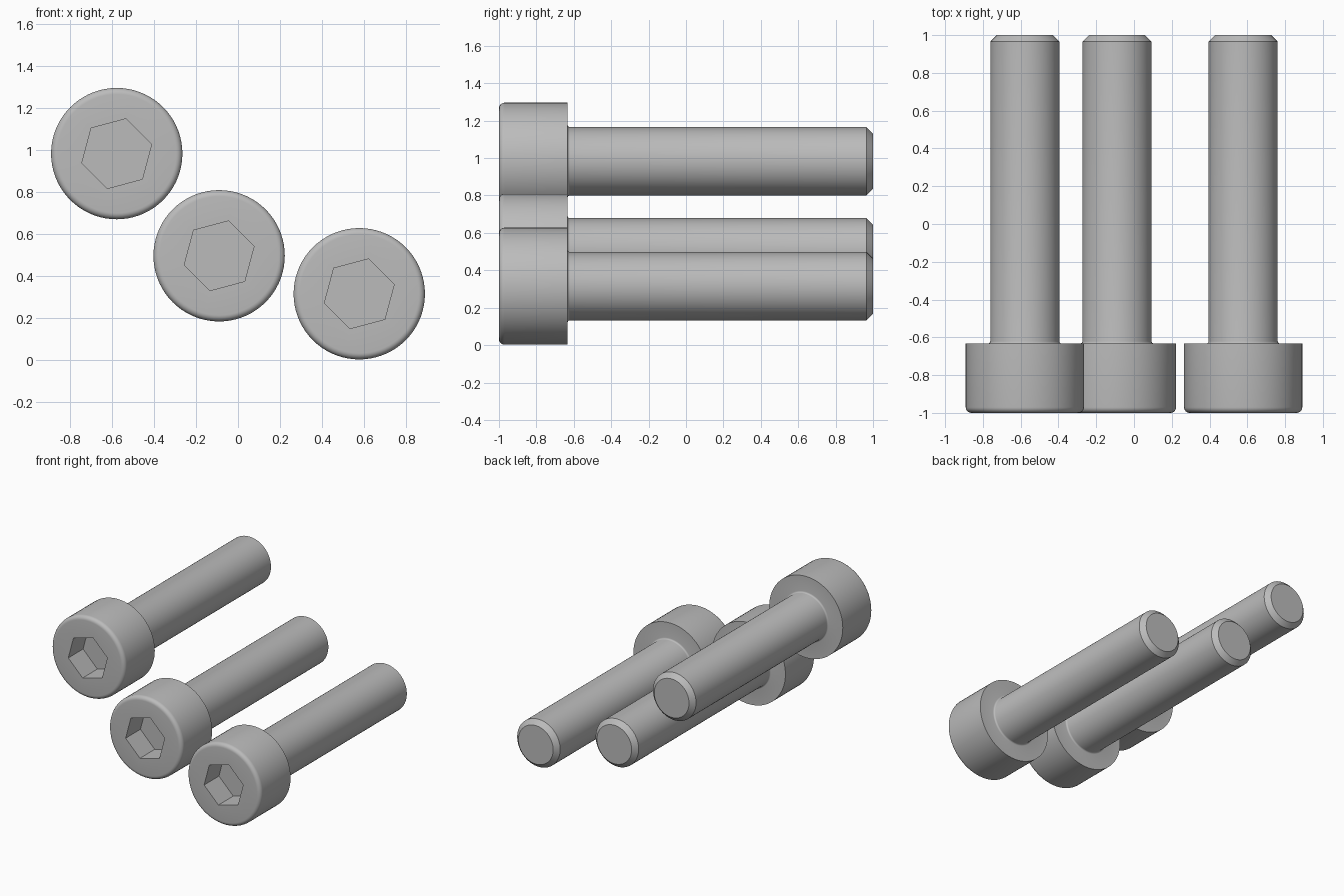
import bpy, bmesh
from math import sin, cos, pi, radians

cube = bpy.data.objects.get("Cube")
if cube:
    bpy.data.objects.remove(cube)

steel = bpy.data.materials.new("grey steel")
steel.use_nodes = True
grey = (0.5, 0.5, 0.5, 1)
steel.diffuse_color = grey
steel.node_tree.nodes["Principled BSDF"].inputs["Base Color"].default_value = grey

SEGMENTS = 72
HEX_TURN = radians(15)
HEAD_R, SHAFT_R, TIP_R, HEX_R = 0.313, 0.183, 0.148, 0.172
FRONT, SEAT, BACK = -1.0, -0.633, 1.0
SOCKET_DEPTH, ROUND, FILLET, CHAMFER = 0.18, 0.03, 0.012, 0.035


def arc(centre_r, centre_y, size, start, end, steps=6):
    """Quarter round in the (radius, y) profile."""
    angles = [radians(start + (end - start) * i / steps) for i in range(steps + 1)]
    return [(centre_r + size * cos(a), centre_y + size * sin(a)) for a in angles]


def hex_factor(a):
    """Distance to the side of a unit hexagon at angle a."""
    return cos(pi / 6) / cos(a % (pi / 3) - pi / 6)


def ring(bm, r, y, hexagonal=False):
    verts = []
    for i in range(SEGMENTS):
        a = 2 * pi * i / SEGMENTS
        d = r * hex_factor(a) if hexagonal else r
        verts.append(bm.verts.new((d * cos(a + HEX_TURN), y, d * sin(a + HEX_TURN))))
    return verts


def build_bolt_mesh():
    bm = bmesh.new()
    # hexagonal socket: floor and rim
    rings = [ring(bm, HEX_R, FRONT + SOCKET_DEPTH, True), ring(bm, HEX_R, FRONT, True)]
    # rounded head, fillet under the head, shaft and chamfered tip
    profile = arc(HEAD_R - ROUND, FRONT + ROUND, ROUND, -90, 0)
    profile += [(HEAD_R, SEAT)]
    profile += arc(SHAFT_R + FILLET, SEAT + FILLET, FILLET, 270, 180, 4)
    profile += [(SHAFT_R, BACK - CHAMFER), (TIP_R, BACK)]
    rings += [ring(bm, r, y) for r, y in profile]
    for a, b in zip(rings, rings[1:]):
        for i in range(SEGMENTS):
            j = (i + 1) % SEGMENTS
            bm.faces.new((a[i], a[j], b[j], b[i]))
    # socket floor and tip end
    bm.faces.new(rings[0])
    bm.faces.new(rings[-1])
    bmesh.ops.recalc_face_normals(bm, faces=bm.faces[:])
    mesh = bpy.data.meshes.new("socket_bolt")
    bm.to_mesh(mesh)
    bm.free()
    mesh.materials.append(steel)
    return mesh


# three identical bolts lying along y
bolt_mesh = build_bolt_mesh()
places = {"right_bolt": (-0.578, 0.983), "middle_bolt": (-0.09, 0.496), "left_bolt": (0.578, 0.315)}
for name, (x, z) in places.items():
    bolt = bpy.data.objects.new(name, bolt_mesh)
    bolt.location = (x, 0, z)
    bpy.context.collection.objects.link(bolt)

bpy.ops.object.select_all(action="DESELECT")
bolt.select_set(True)
bpy.context.view_layer.objects.active = bolt
bpy.ops.object.shade_smooth_by_angle(angle=radians(30))
